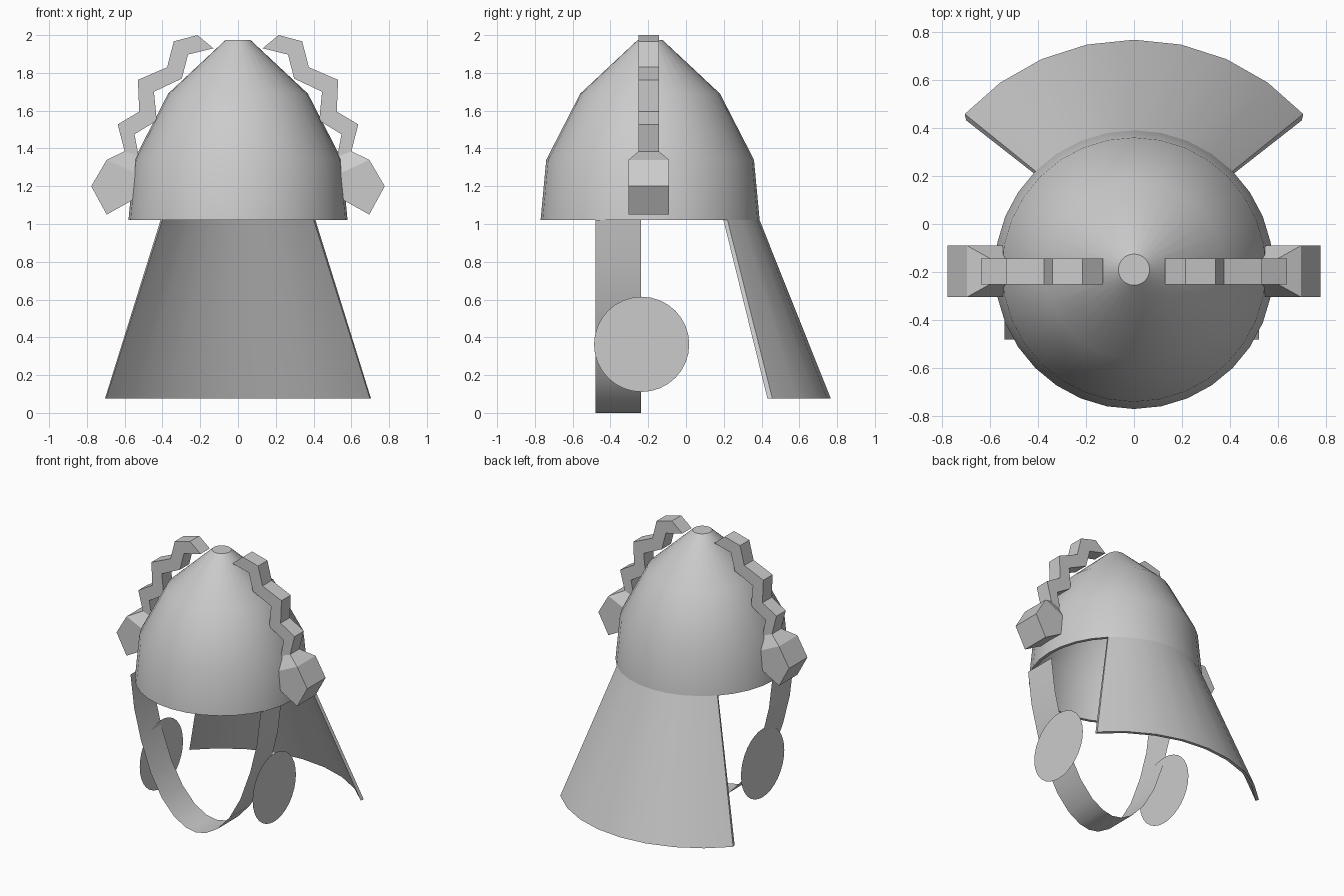
import bpy
import bmesh
from math import sin, cos, pi, radians

cube = bpy.data.objects.get("Cube")
if cube:
    bpy.data.objects.remove(cube)

CENTRE_Y = -0.19

grey = bpy.data.materials.new("light grey metal")
grey.use_nodes = True
colour = (0.6, 0.6, 0.6, 1)
grey.diffuse_color = colour
grey.node_tree.nodes["Principled BSDF"].inputs["Base Color"].default_value = colour


def finish(name, bm, smooth_angle=None, recalc=True):
    if recalc:
        bmesh.ops.recalc_face_normals(bm, faces=bm.faces)
    mesh = bpy.data.meshes.new(name)
    bm.to_mesh(mesh)
    bm.free()
    mesh.materials.append(grey)
    obj = bpy.data.objects.new(name, mesh)
    bpy.context.collection.objects.link(obj)
    if smooth_angle:
        bpy.ops.object.select_all(action='DESELECT')
        obj.select_set(True)
        bpy.context.view_layer.objects.active = obj
        bpy.ops.object.shade_smooth_by_angle(angle=radians(smooth_angle))
    return obj


def loft(name, sections, ring=True, caps=True, smooth_angle=None):
    """Skin a row of matching cross-sections."""
    bm = bmesh.new()
    rows = [[bm.verts.new(p) for p in s] for s in sections]
    count = len(rows[0])
    for a, b in zip(rows, rows[1:]):
        for i in range(count if ring else count - 1):
            j = (i + 1) % count
            bm.faces.new((a[i], a[j], b[j], b[i]))
    if caps:
        bm.faces.new(rows[0])
        bm.faces.new(rows[-1])
    return finish(name, bm, smooth_angle)


def polar(radius, angle, z):
    return (radius * sin(angle), CENTRE_Y + radius * cos(angle), z)


# Helmet bowl: outer profile from crown to rim, then back up inside
outer = [(0.065, 1.975), (0.37, 1.69), (0.55, 1.34), (0.58, 1.02)]
inner = [(0.558, 1.02), (0.528, 1.335), (0.35, 1.675), (0.055, 1.95)]
SIDES = 32
loft("helmet_bowl",
     [[polar(r, 2 * pi * i / SIDES, z) for i in range(SIDES)] for r, z in outer + inner],
     smooth_angle=40)

# Flared neck guard: curved plate hanging from the back of the rim
guard = []
for i in range(9):
    t = i / 4 - 1
    top, low = radians(45) * t, radians(47.4) * t
    guard.append([polar(0.58, top, 1.02), polar(0.957, low, 0.075),
                  polar(0.935, low * 1.02, 0.075), polar(0.558, top * 1.02, 1.02)])
loft("neck_guard", guard, smooth_angle=30)

# Chin strap: thin ribbon bent into a deep U
half = [(0.53, 1.02), (0.50, 0.78), (0.445, 0.56), (0.365, 0.34),
        (0.275, 0.18), (0.175, 0.07), (0.08, 0.015)]
path = [(-x, z) for x, z in half] + [(0, 0)] + half[::-1]
loft("chin_strap", [[(x - 0.01, -0.48, z), (x - 0.01, -0.237, z)] for x, z in path],
     ring=False, caps=False, smooth_angle=40)

# Zigzag horns: outer x, z, inner x, z and half depth at each bend
NARROW, WIDE = 0.054, 0.107
bends = [
    (0.215, 2.0, 0.13, 1.93, NARROW),
    (0.34, 1.967, 0.265, 1.897, NARROW),
    (0.375, 1.83, 0.297, 1.77, NARROW),
    (0.53, 1.763, 0.445, 1.70, NARROW),
    (0.523, 1.595, 0.43, 1.547, NARROW),
    (0.637, 1.527, 0.548, 1.475, NARROW),
    (0.60, 1.385, 0.525, 1.355, NARROW),
    (0.695, 1.34, 0.545, 1.27, WIDE),
    (0.777, 1.20, 0.535, 1.20, WIDE),
    (0.695, 1.05, 0.557, 1.127, WIDE),
]
for side, word in ((1, "left"), (-1, "right")):
    loft(word + "_horn",
         [[(side * xo, -0.197 - d, zo), (side * xo, -0.197 + d, zo),
           (side * xi, -0.197 + d, zi), (side * xi, -0.197 - d, zi)]
          for xo, zo, xi, zi, d in bends])

    # Flat round cheek plate beside the strap, facing outward
    bm = bmesh.new()
    rim = [bm.verts.new((side * 0.46, -0.235 + 0.252 * cos(a), 0.363 + 0.252 * sin(a)))
           for a in (side * 2 * pi * i / SIDES for i in range(SIDES))]
    bm.faces.new(rim)
    finish(word + "_cheek_plate", bm, recalc=False)
